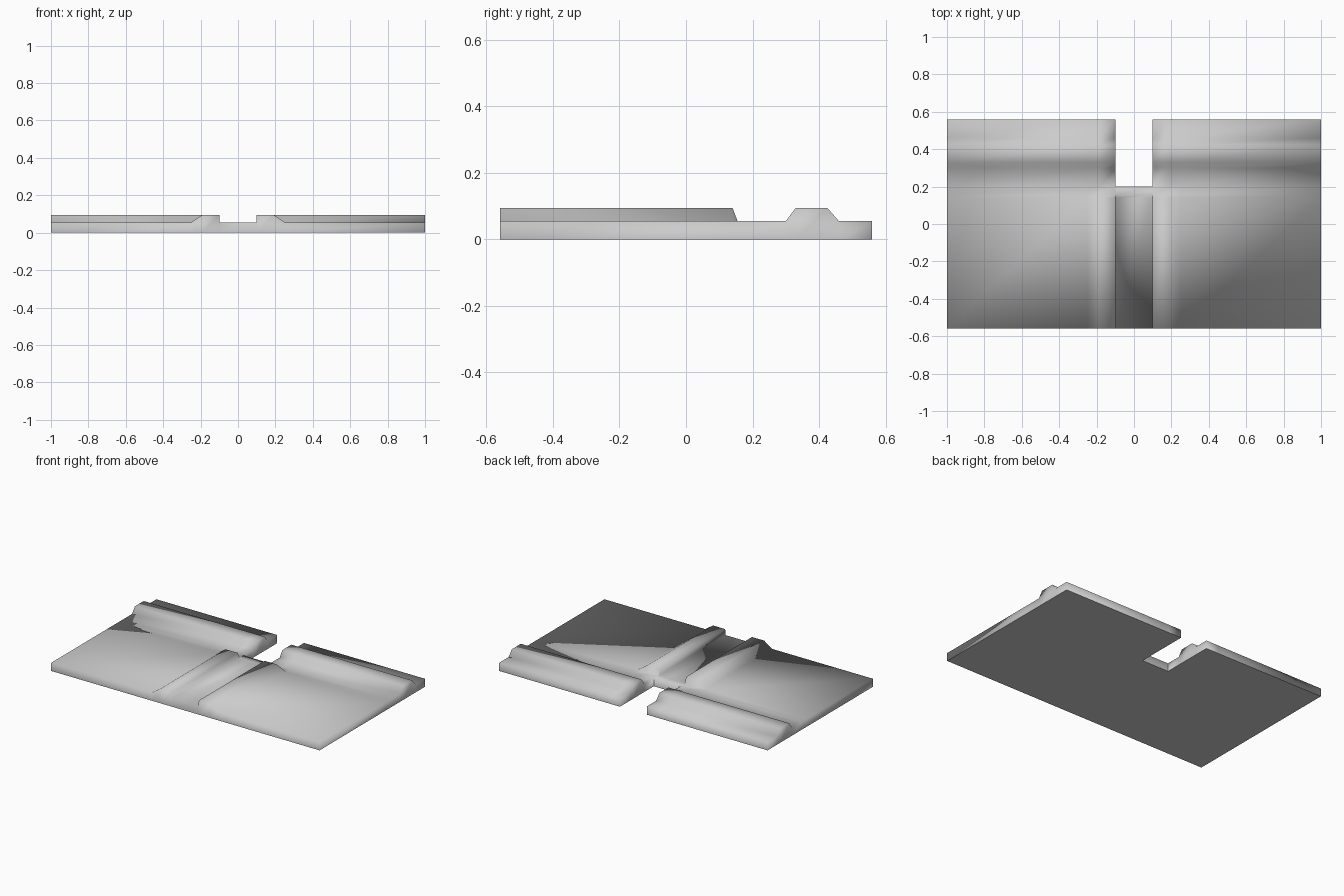
import bpy, bmesh

if "Cube" in bpy.data.objects:
    bpy.data.objects.remove(bpy.data.objects["Cube"])

BASE, HIGH = 0.055, 0.095

# Half cross-section along x: (x, height of the front rails)
half = [(0.098, BASE), (0.10, HIGH), (0.19, HIGH), (0.25, BASE), (1.0, BASE)]
cols = [(-x, z) for x, z in reversed(half)] + half

# Rows along y: (y, rail present, back ridge height)
rows = [(-0.56, True, BASE), (0.14, True, BASE), (0.155, False, BASE),
        (0.20, False, BASE), (0.30, False, BASE), (0.33, False, HIGH),
        (0.425, False, HIGH), (0.46, False, BASE), (0.56, False, BASE)]

bm = bmesh.new()

# Top surface: plate, two front rails with sloped ends, back ridge
grid = [[bm.verts.new((x, y, max(ridge, z if rail else BASE))) for x, z in cols]
        for y, rail, ridge in rows]
for j in range(len(rows) - 1):
    for i in range(len(cols) - 1):
        in_slot = rows[j][0] >= 0.2 and abs(cols[i][0] + cols[i + 1][0]) < 0.2
        if not in_slot:  # leave the back slot open
            bm.faces.new((grid[j][i], grid[j][i + 1],
                          grid[j + 1][i + 1], grid[j + 1][i]))
bmesh.ops.delete(bm, geom=[v for v in bm.verts if not v.link_faces], context='VERTS')

# Side walls down to the ground
rim = [e for e in bm.edges if e.is_boundary]
skirt = bmesh.ops.extrude_edge_only(bm, edges=rim)["geom"]
for v in skirt:
    if isinstance(v, bmesh.types.BMVert):
        v.co.z = 0

# Flat underside
foot = [e for e in bm.edges if e.is_boundary]
bottom = bmesh.ops.contextual_create(bm, geom=foot)["faces"]
bmesh.ops.recalc_face_normals(bm, faces=bm.faces)
for f in bm.faces:
    f.smooth = True
for f in bottom:
    f.smooth = False
    for e in f.edges:
        e.smooth = False

mesh = bpy.data.meshes.new("slotted_plate")
bm.to_mesh(mesh)
bm.free()
plate = bpy.data.objects.new("slotted_plate", mesh)
bpy.context.collection.objects.link(plate)
